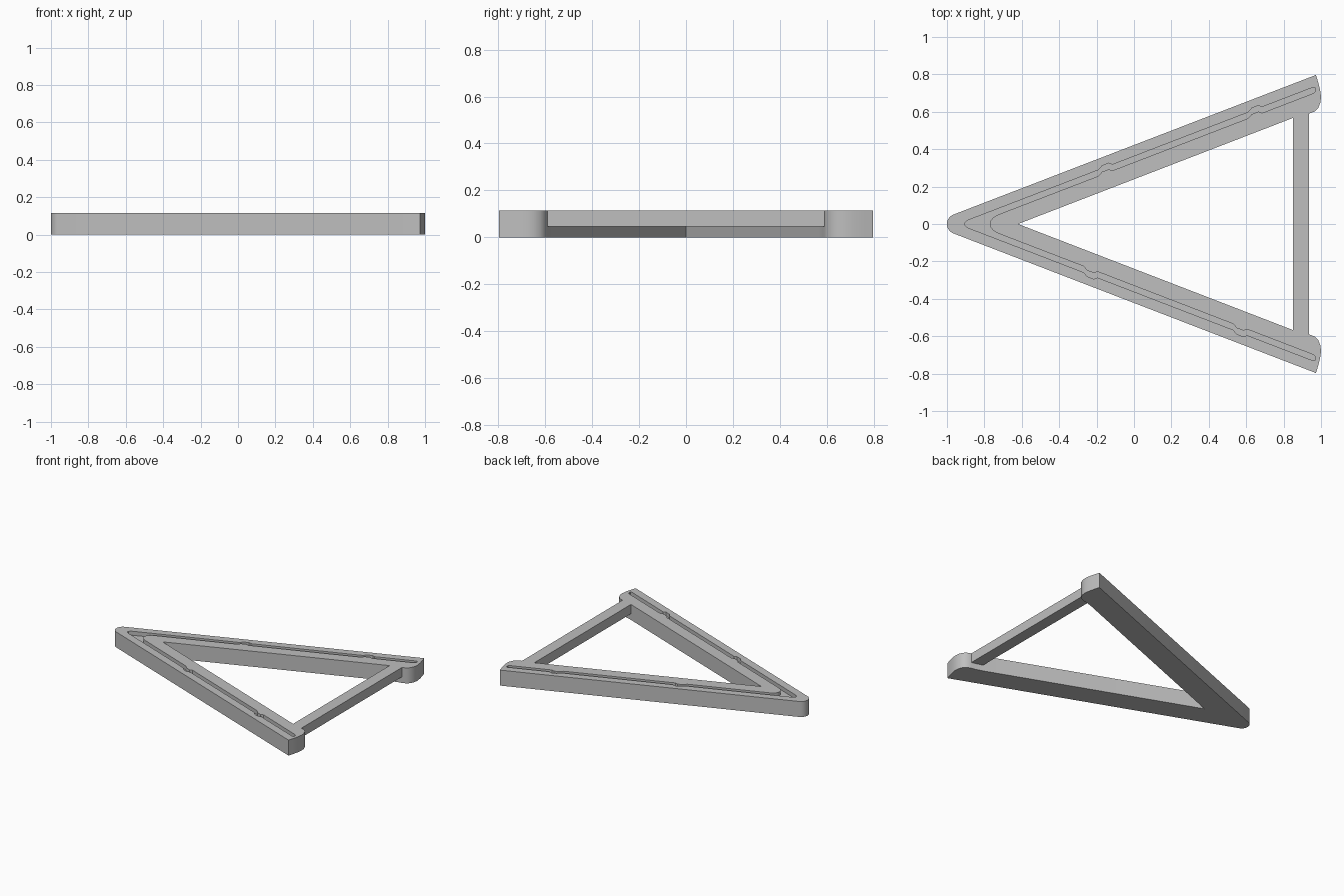
import bpy, bmesh
from math import cos, sin, pi, atan

cube = bpy.data.objects.get("Cube")
if cube:
    bpy.data.objects.remove(cube, do_unlink=True)

HEIGHT = 0.115
SLOPE = 0.385
GROOVE_DEPTH = 0.03

grey = bpy.data.materials.new("plain grey")
grey.use_nodes = True
colour = (0.52, 0.52, 0.52, 1)
grey.diffuse_color = colour
grey.node_tree.nodes["Principled BSDF"].inputs["Base Color"].default_value = colour


def prism(name, outline, z0, z1):
    """Extrude a flat outline from z0 up to z1."""
    bm = bmesh.new()
    face = bm.faces.new([bm.verts.new((x, y, z0)) for x, y in outline])
    grown = bmesh.ops.extrude_face_region(bm, geom=[face])["geom"]
    for v in grown:
        if isinstance(v, bmesh.types.BMVert):
            v.co.z = z1
    bmesh.ops.recalc_face_normals(bm, faces=bm.faces)
    mesh = bpy.data.meshes.new(name)
    bm.to_mesh(mesh)
    bm.free()
    mesh.materials.append(grey)
    obj = bpy.data.objects.new(name, mesh)
    bpy.context.collection.objects.link(obj)
    return obj


def mirror(points):
    return [(x, -y) for x, y in reversed(points)]


# V-shaped frame: round nose, two arms with curved feet
radius = 0.054
turn = pi / 2 + atan(SLOPE)
nose = [(-1 + radius + radius * cos(a), radius * sin(a))
        for a in (turn + (pi - turn) * i / 6 for i in range(6, -1, -1))]
foot = [(0.973, 0.797), (0.985, 0.757), (0.995, 0.717), (1.0, 0.68),
        (0.997, 0.65), (0.985, 0.621), (0.965, 0.601), (0.935, 0.59),
        (0.90, 0.583), (0.85, 0.567)]
half = nose[1:] + foot
frame = prism("v_frame", [nose[0]] + half + [(-0.62, 0)] + mirror(half), 0, HEIGHT)


# Groove edges: straight runs with small outward jogs
def groove_edge(start, drop, jogs):
    line = lambda x: SLOPE * (x + 0.94) - drop
    points = [(start, line(start))]
    for j in jogs:
        for dx, dy in ((-0.04, 0), (-0.02, 0.015), (0.015, 0.015), (0.035, 0)):
            points.append((j + dx, line(j + dx) + dy))
    return points + [(0.958, line(0.958)), (0.968, line(0.968) - (0.006 if drop == 0 else -0.006))]


upper, lower = (-0.15, 0.65), (-0.23, 0.57)
tip = [(-0.905, 0.005)]
island = [(-0.77, 0), (-0.766, 0.018), (-0.752, 0.036)]
outer_up = tip + groove_edge(-0.89, 0, upper)
outer_low = tip + groove_edge(-0.89, 0, lower)
inner_up = island + groove_edge(-0.725, 0.032, upper)
inner_low = island[1:] + groove_edge(-0.725, 0.032, lower)
ring = mirror(outer_low) + outer_up + inner_up[::-1] + mirror(inner_low)[::-1]

cutter = prism("groove_cutter", ring, HEIGHT - GROOVE_DEPTH, HEIGHT + 0.05)
cutter.hide_render = True
cutter.hide_viewport = True
cut = frame.modifiers.new("groove", "BOOLEAN")
cut.operation = "DIFFERENCE"
cut.solver = "EXACT"
cut.object = cutter

# Bake the groove into the frame and drop the cutter
graph = bpy.context.evaluated_depsgraph_get()
frame_mesh = bpy.data.meshes.new_from_object(frame.evaluated_get(graph))
frame.modifiers.clear()
frame.data = frame_mesh
bpy.data.objects.remove(cutter, do_unlink=True)

# Crossbar between the feet, raised off the ground
bar_side = [foot[7], foot[8], foot[9]]
bar = prism("crossbar", bar_side + mirror(bar_side), 0.045, HEIGHT)

# Smooth the nose and feet, keep corners sharp
bpy.ops.object.select_all(action="DESELECT")
for obj in (frame, bar):
    obj.select_set(True)
bpy.context.view_layer.objects.active = frame
bpy.ops.object.shade_smooth_by_angle(angle=0.6)
